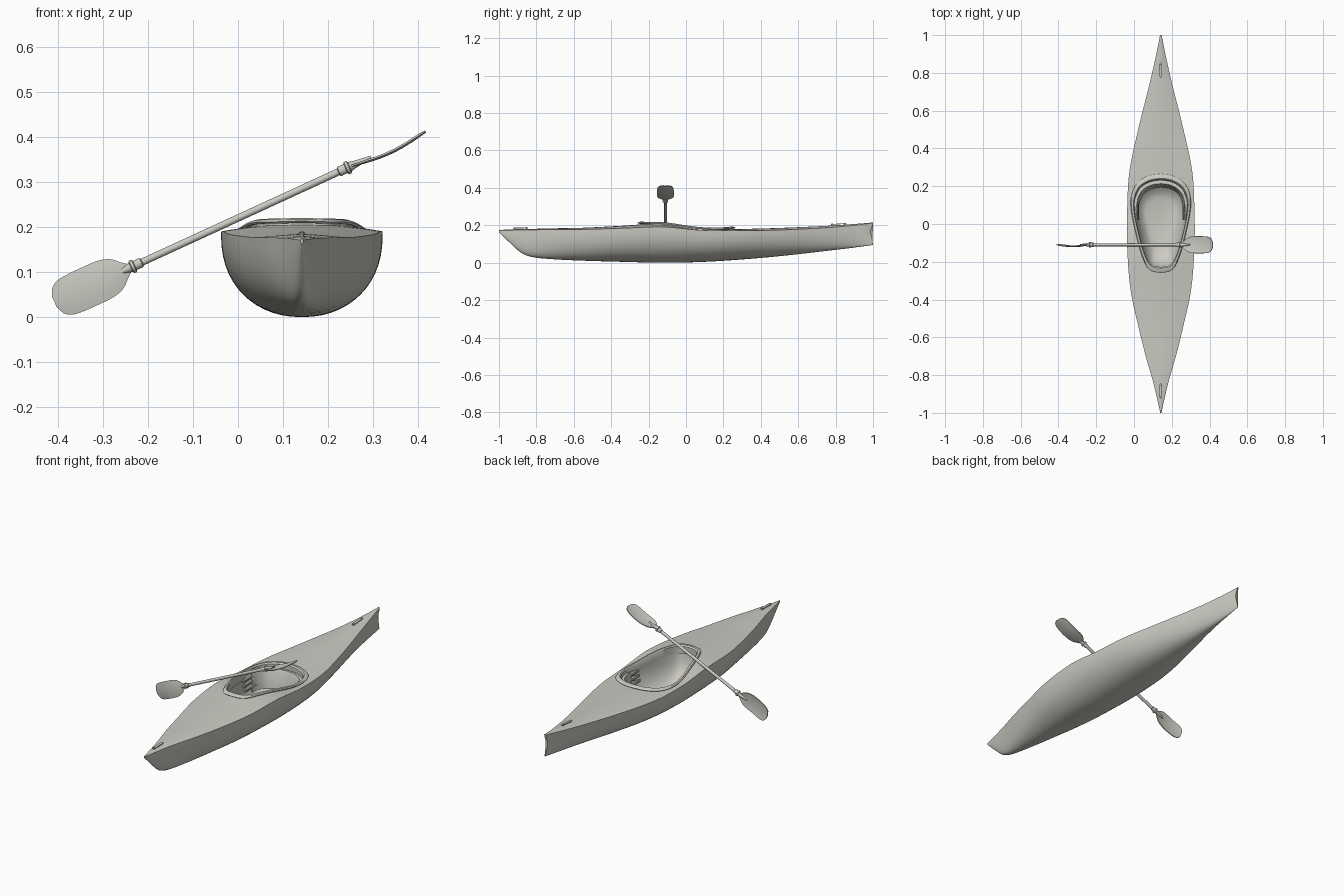
import bpy, bmesh, math
from mathutils import Matrix, Vector

if "Cube" in bpy.data.objects:
    bpy.data.objects.remove(bpy.data.objects["Cube"])

MID = 0.142  # boat centreline
grey = bpy.data.materials.new("warm_grey")
grey.use_nodes = True
COLOUR = (0.6, 0.59, 0.54, 1)
grey.diffuse_color = COLOUR
grey.node_tree.nodes["Principled BSDF"].inputs["Base Color"].default_value = COLOUR


def finish(name, bm, angle=35):
    bmesh.ops.remove_doubles(bm, verts=bm.verts, dist=0.00005)
    bmesh.ops.recalc_face_normals(bm, faces=bm.faces)
    mesh = bpy.data.meshes.new(name)
    bm.to_mesh(mesh)
    bm.free()
    obj = bpy.data.objects.new(name, mesh)
    bpy.context.collection.objects.link(obj)
    mesh.materials.append(grey)
    smooth(obj, angle)
    return obj


def smooth(obj, angle):
    bpy.ops.object.select_all(action="DESELECT")
    obj.select_set(True)
    bpy.context.view_layer.objects.active = obj
    bpy.ops.object.shade_smooth_by_angle(angle=math.radians(angle))


def apply(obj, kind, angle=35, **settings):
    mod = obj.modifiers.new(kind, kind)
    for key, value in settings.items():
        setattr(mod, key, value)
    bpy.context.view_layer.objects.active = obj
    bpy.ops.object.modifier_apply(modifier=mod.name)
    smooth(obj, angle)


def loft(bm, rings, closed=True, caps=False, loop=False):
    rows = [[bm.verts.new(p) for p in ring] for ring in rings]
    pairs = list(zip(rows, rows[1:])) + ([(rows[-1], rows[0])] if loop else [])
    n = len(rows[0])
    for a, b in pairs:
        for i in range(n if closed else n - 1):
            j = (i + 1) % n
            bm.faces.new((a[i], a[j], b[j], b[i]))
    if caps:
        bm.faces.new(rows[0])
        bm.faces.new(rows[-1])


def sample(table, t):
    """Smooth interpolation through rows sorted by their first value."""
    t = min(max(t, table[0][0]), table[-1][0])
    k = next(i for i in range(len(table) - 1) if t <= table[i + 1][0])
    a, b = table[k], table[k + 1]
    p, q = table[max(k - 1, 0)], table[min(k + 2, len(table) - 1)]
    h = b[0] - a[0]
    u = (t - a[0]) / h
    out = []
    for c in range(1, len(a)):
        m0 = (b[c] - p[c]) / (b[0] - p[0]) * h
        m1 = (q[c] - a[c]) / (q[0] - a[0]) * h
        out.append(a[c] * (2*u**3 - 3*u*u + 1) + b[c] * (3*u*u - 2*u**3)
                   + m0 * (u**3 - 2*u*u + u) + m1 * (u**3 - u*u))
    return out


# Hull stations: y, half width, keel, sheer, deck ridge
STATIONS = [
    (-1, .003, .163, .171, .175), (-.94, .016, .105, .173, .178),
    (-.88, .03, .052, .175, .18), (-.82, .045, .03, .176, .181),
    (-.7, .08, .018, .177, .184), (-.55, .117, .011, .178, .187),
    (-.35, .16, .005, .184, .197), (-.12, .178, 0, .191, .208),
    (.08, .178, .004, .174, .178), (.28, .166, .016, .171, .18),
    (.5, .12, .035, .175, .186), (.75, .058, .063, .187, .197),
    (.9, .024, .081, .2, .207), (1, .004, .095, .212, .215)]


def deck_z(x, y):
    w, keel, sheer, ridge = sample(STATIONS, y)
    return ridge - (ridge - sheer) * min(1, abs(x) / w) ** 1.7


def hull_ring(y):
    w, keel, sheer, ridge = sample(STATIONS, y)
    ring = []
    for i in range(29):
        a = math.pi * i / 28
        x = w * math.copysign(abs(math.cos(a)) ** .9, math.cos(a))
        ring.append([x, y, sheer - (sheer - keel) * math.sin(a) ** .93])
    for i in range(1, 14):
        x = w * (i / 7 - 1)
        ring.append([x, y, deck_z(x, y)])
    for p in ring:  # concave stern post
        f = (p[2] - keel) / (ridge - keel)
        p[1] -= max(0, y - .97) / .03 * .018 * math.sin(math.pi * min(max(f, 0), 1)) ** 2
        p[0] += MID
    return ring


bm = bmesh.new()
loft(bm, [hull_ring(-1 + i / 40) for i in range(81)], caps=True)
hull = finish("hull", bm)

# Cockpit outline: parameter, half width, y
EDGE = [(0, 0, -.235), (1, .055, -.22), (2, .092, -.15), (3, .122, -.04),
        (4, .142, .06), (5, .143, .13), (6, .117, .195), (7, .06, .232), (8, 0, .242)]


def rim(t, scale):
    """Point on the scaled outline; negative t gives the mirrored side."""
    x, y = sample(EDGE, abs(t))
    return math.copysign(x, t) * scale, .01 + (y - .01) * scale


TS = [i / 4 for i in range(-32, 32)]


def tub_ring(z, scale):
    return [(MID + x, y, z) for x, y in (rim(t, scale) for t in TS)]


# Hollow out the cockpit
bm = bmesh.new()
loft(bm, [tub_ring(*r) for r in ((.3, 1), (.13, 1), (.075, .88), (.04, .68), (.03, .55))], caps=True)
cutter = finish("cockpit_cutter", bm)
cutter.hide_render = True
apply(hull, "BOOLEAN", object=cutter, operation="DIFFERENCE", solver="EXACT")
bpy.data.objects.remove(cutter)

# Coaming: upright wall with an outward lip
SECTION = [(.97, -.03), (.97, .009), (1, .015), (1.07, .013), (1.1, .008),
           (1.08, .004), (1.03, .004), (1.03, -.012)]
bm = bmesh.new()
rings = []
for t in TS:
    ring = []
    for s, dz in SECTION:
        x, y = rim(t, s)
        ring.append((MID + x, y, deck_z(*rim(t, 1)) + dz))
    rings.append(ring)
loft(bm, rings, loop=True)
finish("cockpit_coaming", bm)

# Backrest wrapping the rear of the cockpit
bm = bmesh.new()
rings = []
for t in [4.6 + i * .2 for i in range(35)]:
    t = t if t <= 8 else t - 16
    ring = []
    for s, z in ((.96, .165), (.88, .168), (.85, .155), (.8, .07), (.88, .07), (.96, .13)):
        x, y = rim(t, s)
        ring.append((MID + x, y, z))
    rings.append(ring)
loft(bm, rings, caps=True)
finish("backrest", bm)

# Ribbed hip pads on both sides
for side, word in ((1, "left"), (-1, "right")):
    bm = bmesh.new()
    for z, s in ((.15, .93), (.125, .91), (.1, .88)):
        rings = []
        for i in range(13):
            x, y = rim(side * (3.6 + i * .18), s)
            r = .013 * max(.15, math.sin(math.pi * i / 12)) ** .4
            rings.append([(MID + x + r * math.cos(a), y, z + r * math.sin(a))
                          for a in (math.tau * k / 10 for k in range(10))])
        loft(bm, rings, caps=True)
    finish(word + "_hip_pad", bm)

# Carry handles: a flat bar on two studs
for name, ends in (("front_handle", (-.925, -.845)), ("rear_handle", (.775, .855))):
    bm = bmesh.new()
    rings = []
    for i in range(9):
        y = ends[0] + (ends[1] - ends[0]) * i / 8
        w = .007 if 0 < i < 8 else .004
        z = deck_z(0, y) + .004
        rings.append([(MID + dx, y, z + dz) for dx, dz in ((-w, 0), (w, 0), (w, .004), (-w, .004))])
    loft(bm, rings, caps=True)
    for y in (ends[0] + .008, ends[1] - .008):
        bmesh.ops.create_cone(bm, cap_ends=True, segments=10, radius1=.005, radius2=.004, depth=.014,
                              matrix=Matrix.Translation((MID, y, deck_z(0, y) + .003)))
    finish(name, bm)

# Paddle, built along its own x axis
HALF = .27
FRAME = Matrix.Translation((.005, -.11, .2225)) @ Matrix.Rotation(-math.radians(24.7), 4, "Y")


def turned(name, profile, frame):
    bm = bmesh.new()
    loft(bm, [[frame @ Vector((x, r * math.cos(a), r * math.sin(a)))
               for a in (math.tau * k / 16 for k in range(16))] for x, r in profile], caps=True)
    finish(name, bm)


turned("paddle_shaft", [(-HALF, .008), (HALF, .008)], FRAME)

BLADE = [(0, .008), (.015, .02), (.03, .034), (.055, .043), (.1, .045),
         (.15, .043), (.17, .036), (.18, .024), (.184, .012)]
ends = {"left": Matrix.Identity(4),
        "right": Matrix.Rotation(math.pi, 4, "Z") @ Matrix.Rotation(math.pi / 2, 4, "X")}
for word, turn in ends.items():
    frame = FRAME @ turn @ Matrix.Translation((HALF, 0, 0))
    turned(word + "_collar", [(-.03, .008), (-.028, .011), (-.012, .011), (-.01, .015),
                              (-.004, .015), (-.002, .011), (.012, .008), (.05, .003)], frame)
    bm = bmesh.new()
    rows = []
    for i in range(24):
        s = .184 * i / 23
        w = sample(BLADE, s)[0]
        dip = -.011 * math.sin(math.pi * s / .184)
        rows.append([frame @ Vector((s, w * k / 4, dip + .004 * (w / .045) * (k / 4) ** 2))
                     for k in range(-4, 5)])
    loft(bm, rows, closed=False)
    blade = finish(word + "_blade", bm)
    apply(blade, "SOLIDIFY", thickness=.004, offset=0)
